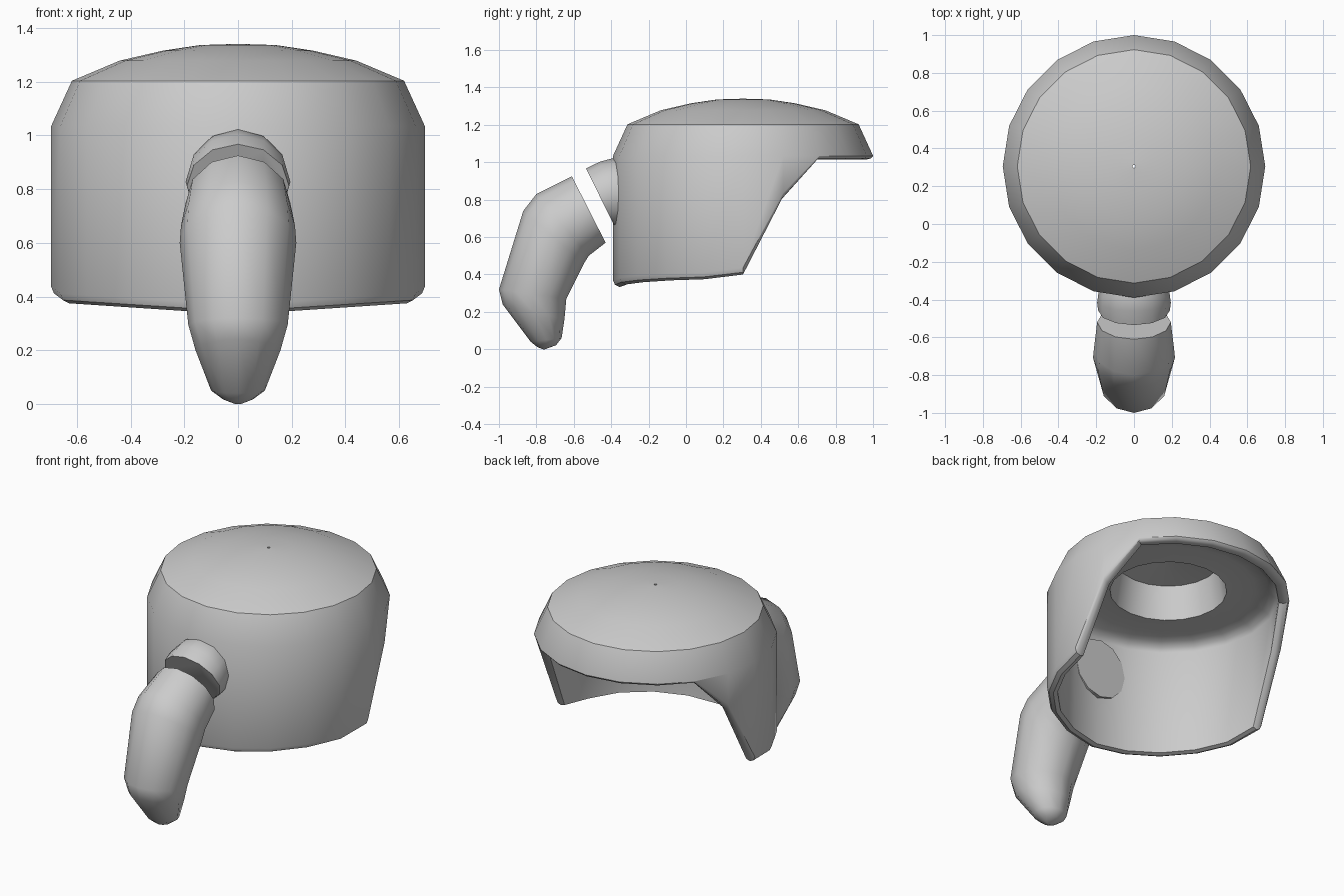
import bpy, bmesh, math
from mathutils import Vector

cube = bpy.data.objects.get("Cube")
if cube:
    bpy.data.objects.remove(cube)

grey = bpy.data.materials.new("plain grey")
grey.use_nodes = True
colour = (0.6, 0.6, 0.6, 1)
grey.diffuse_color = colour
grey.node_tree.nodes["Principled BSDF"].inputs["Base Color"].default_value = colour


def loft(name, rings, caps):
    """Skin a list of equal closed rings; cap the ends or join last to first."""
    bm = bmesh.new()
    loops = [[bm.verts.new(p) for p in ring] for ring in rings]
    n = len(loops[0])
    pairs = list(zip(loops, loops[1:]))
    if caps:
        bm.faces.new(loops[0])
        bm.faces.new(loops[-1])
    else:
        pairs.append((loops[-1], loops[0]))
    for a, b in pairs:
        for i in range(n):
            j = (i + 1) % n
            bm.faces.new((a[i], a[j], b[j], b[i]))
    bmesh.ops.recalc_face_normals(bm, faces=bm.faces)
    mesh = bpy.data.meshes.new(name)
    bm.to_mesh(mesh)
    bm.free()
    mesh.materials.append(grey)
    obj = bpy.data.objects.new(name, mesh)
    bpy.context.collection.objects.link(obj)
    bpy.ops.object.select_all(action="DESELECT")
    obj.select_set(True)
    bpy.context.view_layer.objects.active = obj
    bpy.ops.object.shade_smooth_by_angle(angle=math.radians(38))
    return obj


# Domed shell, hollow, with its lower edge cut away at the back
SIDES, CENTRE = 20, 0.305


def rim_height(i):
    k = min(i, SIDES - i)
    if k < 4:
        return 1.015
    if k == 4:
        return 0.80
    if k == 5:
        return 0.40
    return 0.333 + 0.044 * math.sin(math.tau * k / SIDES)


def shell_ring(radius, height):
    ring = []
    for i in range(SIDES):
        a = math.tau * i / SIDES
        z = height(i) if callable(height) else height
        ring.append((radius * math.sin(a), CENTRE + radius * math.cos(a), z))
    return ring


def above_rim(lift):
    return lambda i: min(rim_height(i) + lift, 1.015 + lift / 2)


outside = [(0.008, 1.34), (0.14, 1.336), (0.28, 1.315), (0.44, 1.278),
           (0.618, 1.203), (0.695, 1.035)]
rim = [(0.695, above_rim(0.036)), (0.685, above_rim(0.012)),
       (0.66, rim_height), (0.635, above_rim(0.008))]
inside = [(0.63, 1.025), (0.615, 1.05), (0.58, 1.072), (0.50, 1.08),
          (0.335, 1.07), (0.30, 1.275), (0.008, 1.31)]
loft("shell", [shell_ring(r, z) for r, z in outside + rim + inside], False)


# Bent tube in two pieces: each ring is upper (y, z), lower (y, z), half width
def tube(name, sections):
    rings = []
    for y1, z1, y2, z2, width in sections:
        top, low = Vector((0, y1, z1)), Vector((0, y2, z2))
        mid, half = (top + low) / 2, (top - low) / 2
        rings.append([mid + half * math.cos(math.tau * i / 12)
                      + Vector((width * math.sin(math.tau * i / 12), 0, 0))
                      for i in range(12)])
    return loft(name, rings, True)


tube("tube_socket", [
    (-0.295, 1.01, -0.30, 0.64, 0.18),
    (-0.39, 1.022, -0.37, 0.65, 0.19),
    (-0.46, 1.003, -0.375, 0.65, 0.195),
    (-0.535, 0.967, -0.38, 0.655, 0.19)])
tube("tube_tip", [
    (-0.61, 0.925, -0.43, 0.57, 0.195),
    (-0.80, 0.83, -0.52, 0.50, 0.212),
    (-0.87, 0.74, -0.545, 0.46, 0.217),
    (-1.0, 0.32, -0.64, 0.27, 0.185),
    (-0.98, 0.24, -0.65, 0.16, 0.158),
    (-0.83, 0.04, -0.665, 0.06, 0.10),
    (-0.795, 0.012, -0.695, 0.022, 0.055),
    (-0.765, 0.0, -0.755, 0.0, 0.01)])
